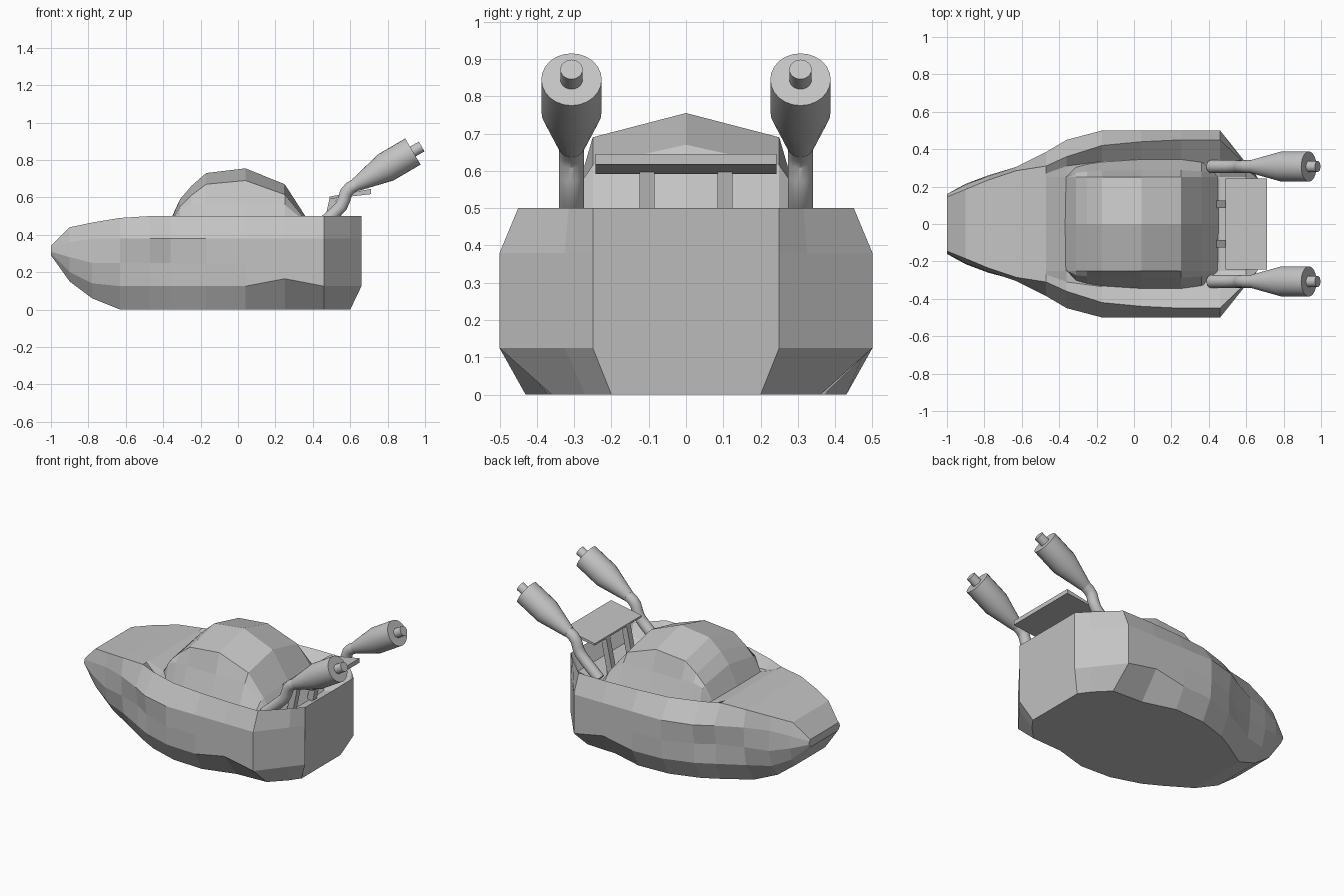
import bpy, bmesh, math
from mathutils import Vector

cube = bpy.data.objects.get("Cube")
if cube:
    bpy.data.objects.remove(cube, do_unlink=True)

GREY = bpy.data.materials.new("hull grey")
GREY.use_nodes = True
tone = (0.55, 0.55, 0.55, 1)
GREY.diffuse_color = tone
GREY.node_tree.nodes["Principled BSDF"].inputs["Base Color"].default_value = tone


def finish(name, bm):
    bmesh.ops.remove_doubles(bm, verts=bm.verts, dist=0.0005)
    bmesh.ops.recalc_face_normals(bm, faces=bm.faces)
    mesh = bpy.data.meshes.new(name)
    bm.to_mesh(mesh)
    bm.free()
    mesh.materials.append(GREY)
    ob = bpy.data.objects.new(name, mesh)
    bpy.context.collection.objects.link(ob)
    return ob


def loft(name, sections, caps=True):
    """Skin closed rings of points with quads."""
    bm = bmesh.new()
    rings = [[bm.verts.new(p) for p in s] for s in sections]
    n = len(rings[0])
    for a, b in zip(rings, rings[1:]):
        for i in range(n):
            j = (i + 1) % n
            bm.faces.new((a[i], a[j], b[j], b[i]))
    if caps:
        bm.faces.new(rings[0])
        bm.faces.new(rings[-1])
    return finish(name, bm)


def mirrored(half):
    """Complete a half section across the centre plane."""
    return half + [(x, -y, z) for x, y, z in reversed(half)]


# Hull: rails running from nose to tail, one value per station
stations = [-1, -.9, -.78, -.63, -.47, -.36, -.17, .04, .25, .46, .6, .66]
keel_x = stations[:-2] + [.55, .6]
keel_y = [.14, .15, .17, .2, .3, .36, .42, .43, .37, .36, .27, .2]
keel_z = [.29, .15, .06] + [0] * 9
low_y = [.15, .19, .23, .28, .37, .43, .49, .5, .5, .5, .325, .25]
low_z = [.3, .2, .14] + [.125] * 5 + [.165] + [.125] * 3
side_y = [.16, .215, .26, .3, .36, .43, .5, .5, .5, .5, .325, .25]
side_z = [.31, .28] + [.25] * 10
upper_y = [.155, .21, .255, .305, .385, .45, .5, .5, .5, .5, .325, .25]
upper_z = [.33, .36] + [.38] * 10
rim_y = [.145, .185, .235, .285, .31, .36, .42, .44, .45, .45, .315, .25]
rim_z = [.34, .44, .465, .49] + [.5] * 8
groove_y = [.14, .18, .22, .26, .27, .31, .335, .345, .345, .31, .29, .24]
groove_z = rim_z[:5] + [.45, .43, .42, .42, .4, .42, .5]
floor_y = [.13, .17, .21, .24] + [.25] * 7 + [.23]
floor_z = rim_z[:5] + [.46, .42, .41, .4, .36, .4, .5]

sections = []
for i, x in enumerate(stations):
    sections.append(mirrored([
        (keel_x[i], keel_y[i], keel_z[i]), (x, low_y[i], low_z[i]),
        (x, side_y[i], side_z[i]), (x, upper_y[i], upper_z[i]),
        (x, rim_y[i], rim_z[i]), (x, groove_y[i], groove_z[i]),
        (x, floor_y[i], floor_z[i])]))
loft("hull", sections)

# Canopy: ridged roof, straight shoulders and leaning sides
ridge = [(-.37, .46), (-.31, .59), (-.25, .66), (-.17, .73), (.04, .755),
         (.25, .67), (.36, .5), (.46, .35)]
drops = [.01, .04, .05, .06, .065, .055, .02, .005]
foot_y = [.25, .31, .325, .335, .345, .345, .33, .29]
canopy = []
for (x, z), drop, fy in zip(ridge, drops, foot_y):
    shoulder = z - drop
    mid = min(.56, shoulder - .01)
    canopy.append(mirrored([(x, 0, z), (x, .25, shoulder),
                            (x, .25 + (fy - .25) * .4, mid),
                            (x, fy, min(.42, mid - .01)), (x, .2, .3)]))
loft("canopy", canopy)


def extrude_profile(name, profile, y0, y1):
    return loft(name, [[(x, y, z) for x, z in profile] for y in (y0, y1)])


# Rear wing and its two slanted struts
extrude_profile("rear_wing", [(.49, .592), (.49, .604), (.71, .645), (.71, .617)], -.242, .242)
for side, label in ((-1, "right"), (1, "left")):
    extrude_profile(label + "_wing_strut",
                    [(.44, .37), (.48, .36), (.53, .605), (.49, .598)],
                    side * .105 - .02, side * .105 + .02)


def tube(name, path, y):
    """Round tube through (x, z, radius) points in a vertical plane."""
    sides = 24
    pts = [Vector((x, y, z)) for x, z, r in path]
    rings = []
    for i, (p, item) in enumerate(zip(pts, path)):
        before = (p - pts[i - 1]) if i else Vector()
        after = (pts[i + 1] - p) if i < len(pts) - 1 else Vector()
        d = (before.normalized() + after.normalized()).normalized()
        across = Vector((0, 1, 0))
        up = d.cross(across)
        ring = []
        for k in range(sides):
            a = math.tau * k / sides
            ring.append(p + item[2] * (math.cos(a) * across + math.sin(a) * up))
        rings.append(ring)
    ob = loft(name, rings)
    bpy.ops.object.select_all(action="DESELECT")
    ob.select_set(True)
    bpy.context.view_layer.objects.active = ob
    bpy.ops.object.shade_smooth_by_angle(angle=math.radians(25))


# Exhausts: bent pipe, flared drum and end nozzle on each side
for side, label in ((-1, "right"), (1, "left")):
    y = side * .307
    tube(label + "_exhaust_pipe",
         [(.41, .42, .034), (.51, .51, .034), (.55, .55, .034), (.566, .585, .034),
          (.578, .625, .034), (.6, .65, .034), (.645, .676, .034)], y)
    tube(label + "_exhaust_drum",
         [(.63, .667, .036), (.79, .76, .081), (.935, .845, .081)], y)
    tube(label + "_exhaust_nozzle", [(.93, .842, .03), (.982, .872, .03)], y)
